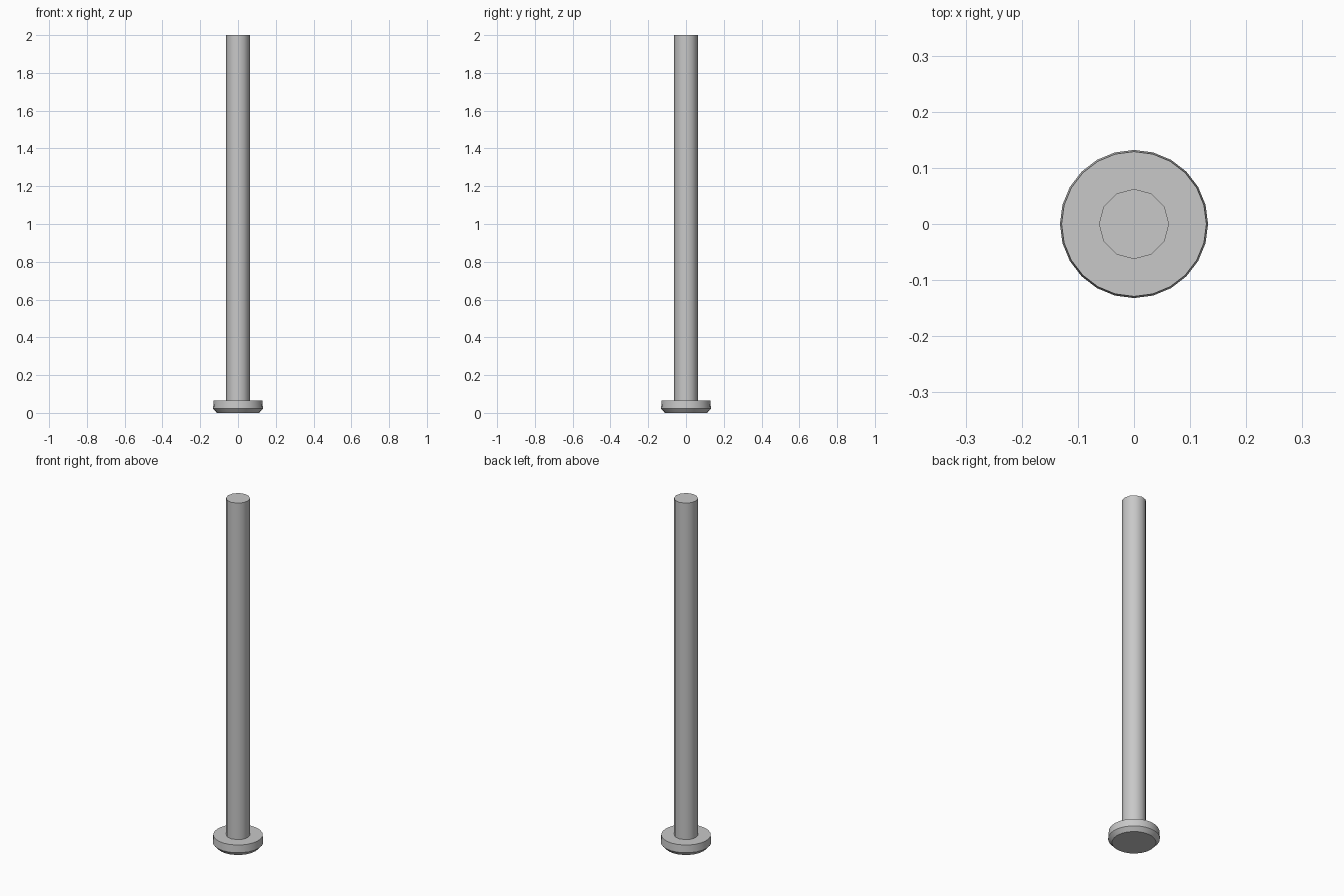
import bpy
import bmesh
from math import cos, sin, tau, radians

cube = bpy.data.objects.get("Cube")
if cube:
    bpy.data.objects.remove(cube)

steel = bpy.data.materials.new("grey steel")
steel.use_nodes = True
colour = (0.58, 0.58, 0.58, 1)
steel.diffuse_color = colour
steel.node_tree.nodes["Principled BSDF"].inputs["Base Color"].default_value = colour


def ring(bm, sides, radius, z):
    """Closed loop of edges with one corner on the y axis."""
    verts = [bm.verts.new((radius * sin(tau * i / sides), radius * cos(tau * i / sides), z))
             for i in range(sides)]
    return [bm.edges.new((verts[i - 1], verts[i])) for i in range(sides)]


def cap(bm, edges):
    bmesh.ops.contextual_create(bm, geom=edges)


def loft(name, sections):
    """Join (sides, radius, z) rings in order and close both ends."""
    bm = bmesh.new()
    rings = [ring(bm, *section) for section in sections]
    for lower, upper in zip(rings, rings[1:]):
        bmesh.ops.bridge_loops(bm, edges=lower + upper)
    cap(bm, rings[0])
    cap(bm, rings[-1])
    bmesh.ops.recalc_face_normals(bm, faces=bm.faces)
    mesh = bpy.data.meshes.new(name)
    bm.to_mesh(mesh)
    bm.free()
    mesh.materials.append(steel)
    obj = bpy.data.objects.new(name, mesh)
    bpy.context.collection.objects.link(obj)
    bpy.ops.object.select_all(action='DESELECT')
    obj.select_set(True)
    bpy.context.view_layer.objects.active = obj
    bpy.ops.object.shade_smooth_by_angle(angle=radians(35))
    return obj


# Plain round shaft
loft("shaft", [(12, 0.0625, 0.065), (12, 0.0625, 2.0)])

# Head: hexagonal socket floor and wall, bottom rim, chamfer, side
loft("head", [
    (6, 0.105, 0.027),
    (6, 0.105, 0.0),
    (24, 0.112, 0.0),
    (24, 0.132, 0.022),
    (24, 0.129, 0.065),
])
